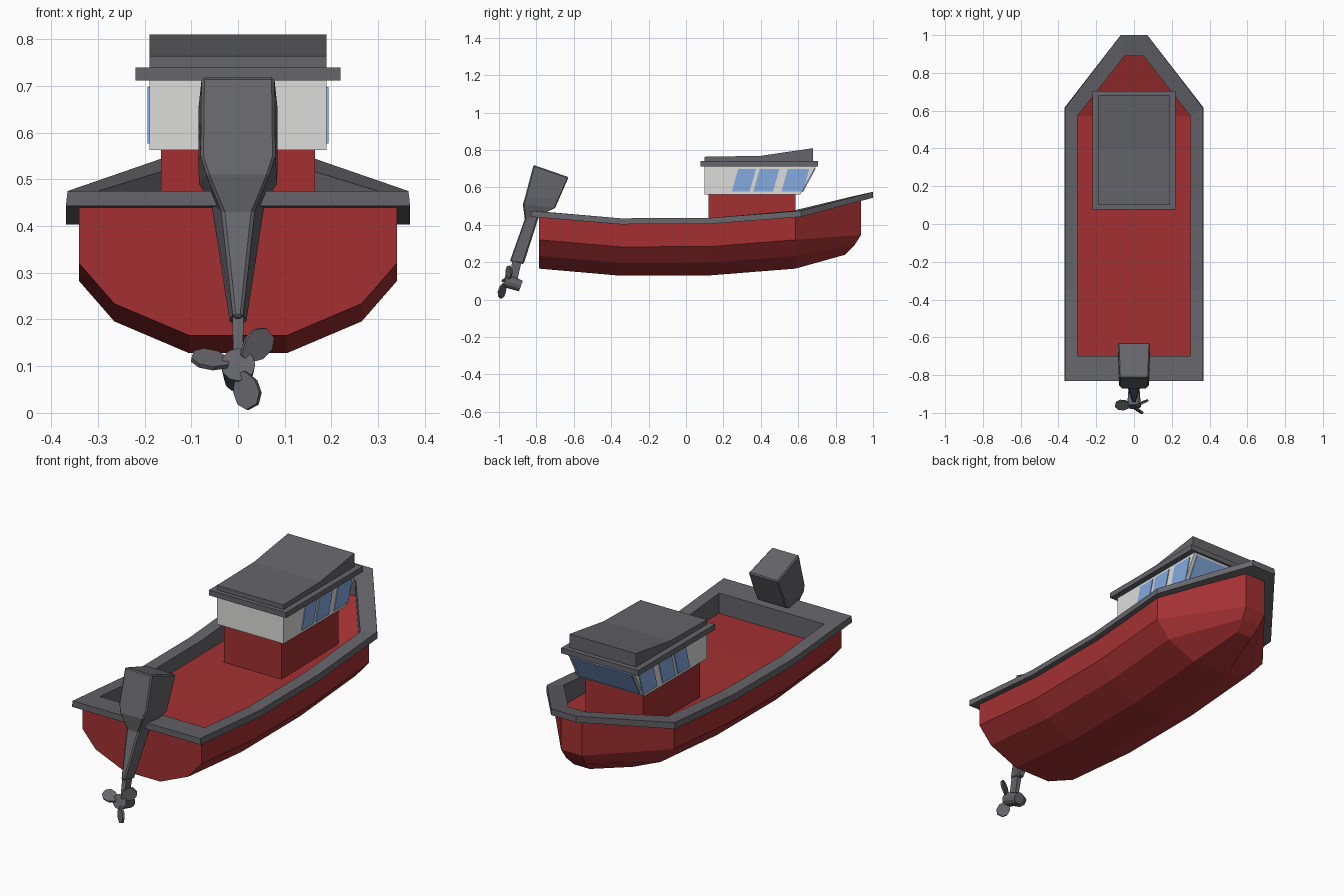
import bpy
import bmesh
from math import radians
from mathutils import Matrix, Vector

cube = bpy.data.objects.get("Cube")
if cube:
    bpy.data.objects.remove(cube, do_unlink=True)


def material(name, rgb):
    m = bpy.data.materials.new(name)
    m.use_nodes = True
    m.diffuse_color = (*rgb, 1)
    bsdf = next(n for n in m.node_tree.nodes if n.type == 'BSDF_PRINCIPLED')
    bsdf.inputs["Base Color"].default_value = (*rgb, 1)
    return m


RED = material("red paint", (.37, .03, .032))
GREY = material("dark grey", (.13, .13, .145))
WHITE = material("off white", (.72, .72, .71))
BLUE = material("window blue", (.23, .40, .74))


def finish(name, bm, mat):
    bmesh.ops.recalc_face_normals(bm, faces=bm.faces)
    mesh = bpy.data.meshes.new(name)
    bm.to_mesh(mesh)
    bm.free()
    mesh.materials.append(mat)
    obj = bpy.data.objects.new(name, mesh)
    bpy.context.collection.objects.link(obj)
    return obj


def loft(name, rings, mat, wrap=True, caps="ngon", loop=False):
    """Skin rings of equal length; caps are ngons, strips or None."""
    bm = bmesh.new()
    vs = [[bm.verts.new(p) for p in r] for r in rings]
    n = len(vs[0])
    pairs = list(zip(vs, vs[1:])) + ([(vs[-1], vs[0])] if loop else [])
    for a, b in pairs:
        for i in range(n if wrap else n - 1):
            j = (i + 1) % n
            bm.faces.new((a[i], a[j], b[j], b[i]))
    for r in (vs[0], vs[-1]):
        if caps == "ngon":
            bm.faces.new(r)
        elif caps == "strips":
            for i in range(n // 2 - 1):
                bm.faces.new((r[i], r[i + 1], r[n - 2 - i], r[n - 1 - i]))
    return finish(name, bm, mat)


def prism(name, profile, x0, x1, mat):
    """Extrude a (y, z) side profile across x."""
    return loft(name, [[(x, y, z) for y, z in profile] for x in (x0, x1)], mat)


def box_profile(y0, y1, z0, z1):
    return [(y0, z0), (y1, z0), (y1, z1), (y0, z1)]


def mirrored(half):
    return half + [(-x, y, z) for x, y, z in reversed(half)]


# Hull: chined sections from transom to stem
def section(y, top, drop):
    return mirrored([(.34, y, top), (.34, y, .32 - drop),
                     (.265, y, .234 - drop), (.105, y, .166 - drop)])


stem = mirrored([(.06, .935, .55), (.06, .935, .345), (.055, .90, .29), (.045, .85, .24)])
loft("hull", [section(-.785, .45, 0), section(-.35, .415, .038),
              section(.13, .415, .036), section(.585, .455, 0), stem],
     RED, wrap=False, caps="strips")

# Rail with inner bulwark, one closed loop around the boat
outer = mirrored([(.365, -.83, .475), (.365, -.35, .435), (.365, .13, .437),
                  (.365, .615, .475), (.07, 1.0, .577)])
inner = mirrored([(.30, -.70, .465), (.30, -.35, .435), (.30, .13, .437),
                  (.30, .57, .475), (.05, .89, .552)])
deck_z = [.36, .365, .365, .37, .47]
deck_z += deck_z[::-1]
rings = []
for (ox, oy, oz), (ix, iy, iz), dz in zip(outer, inner, deck_z):
    rings.append([(ox * 1.01, oy, oz - .032), (ox, oy, oz), (ix, iy, iz),
                  (ix, iy, dz - .01), (ix * 1.04, iy, dz - .01),
                  (ix * 1.04, iy, iz - .032)])
loft("rail", rings, GREY, caps=None, loop=True)

# Deck, rising towards the bow
loft("deck", [[(x, y, z), (-x, y, z), (-x, y, z - .02), (x, y, z - .02)]
              for (x, y, _), z in zip(inner[:5], deck_z)], RED)

# Cabin: base, raked wheelhouse and two-tier roof
prism("cabin_base", box_profile(.12, .585, .36, .57), -.165, .165, RED)
prism("wheelhouse", [(.10, .563), (.612, .563), (.695, .715), (.10, .715)], -.19, .19, WHITE)
prism("roof_slab", box_profile(.078, .705, .712, .74), -.22, .22, GREY)
prism("roof_top", [(.10, .74), (.68, .74), (.68, .81), (.40, .769), (.10, .764)],
      -.19, .19, GREY)

# Side windows
for side, s in (("left", 1), ("right", -1)):
    for i, (y, w) in enumerate(((.245, .095), (.36, .105), (.51, .115))):
        pane = [(y, .577), (y + w, .577), (y + w + .034, .698), (y + .034, .698)]
        prism(f"{side}_window_{i + 1}", pane, s * .187, s * .194, BLUE)

# Raked windscreen
foot, head = Vector((.612, .563)), Vector((.695, .715))
out = Vector((.005, -.0027))
low, high = foot.lerp(head, .1), foot.lerp(head, .92)
prism("windscreen", [low - out, low + out, high + out, high - out], -.172, .172, BLUE)


# Outboard motor: tapering cowl and leg
def motor_ring(front, back):
    (yf, zf, wf), (yb, zb, wb) = front, back
    return [(-wf, yf, zf), (wf, yf, zf), (wb, yb, zb), (-wb, yb, zb)]


cowl = loft("outboard_motor", [
    motor_ring((-.815, .72, .078), (-.628, .655, .085)),
    motor_ring((-.860, .55, .080), (-.678, .54, .085)),
    motor_ring((-.872, .51, .067), (-.70, .49, .084)),
    motor_ring((-.862, .43, .034), (-.785, .45, .060)),
    motor_ring((-.942, .205, .010), (-.868, .19, .018))], GREY)
bevel = cowl.modifiers.new("soft edges", 'BEVEL')
bevel.width = .006
bevel.segments = 1
loft("motor_neck", [motor_ring((-.928, .21, .012), (-.88, .20, .012)),
                    motor_ring((-.948, .10, .010), (-.905, .09, .010))], GREY)

# Propeller hub, tilted with the leg
tilt = Matrix.Rotation(radians(70), 4, 'X')
bm = bmesh.new()
bmesh.ops.create_cone(bm, cap_ends=True, segments=12, radius1=.030, radius2=.037,
                      depth=.09, matrix=Matrix.Translation((0, -.925, .088)) @ tilt)
finish("propeller_hub", bm, GREY)

# Three pitched blades
half_blade = [(.02, .012), (.05, .030), (.08, .030), (.1, .014)]
outline = half_blade + [(r, -w) for r, w in reversed(half_blade)]
for k in range(3):
    place = (Matrix.Translation((0, -.963, .102)) @ tilt
             @ Matrix.Rotation(radians(48 + 120 * k), 4, 'Z')
             @ Matrix.Rotation(radians(35), 4, 'X'))
    loft(f"propeller_blade_{k + 1}",
         [[place @ Vector((r, w, z)) for r, w in outline] for z in (-.005, .005)], GREY)
